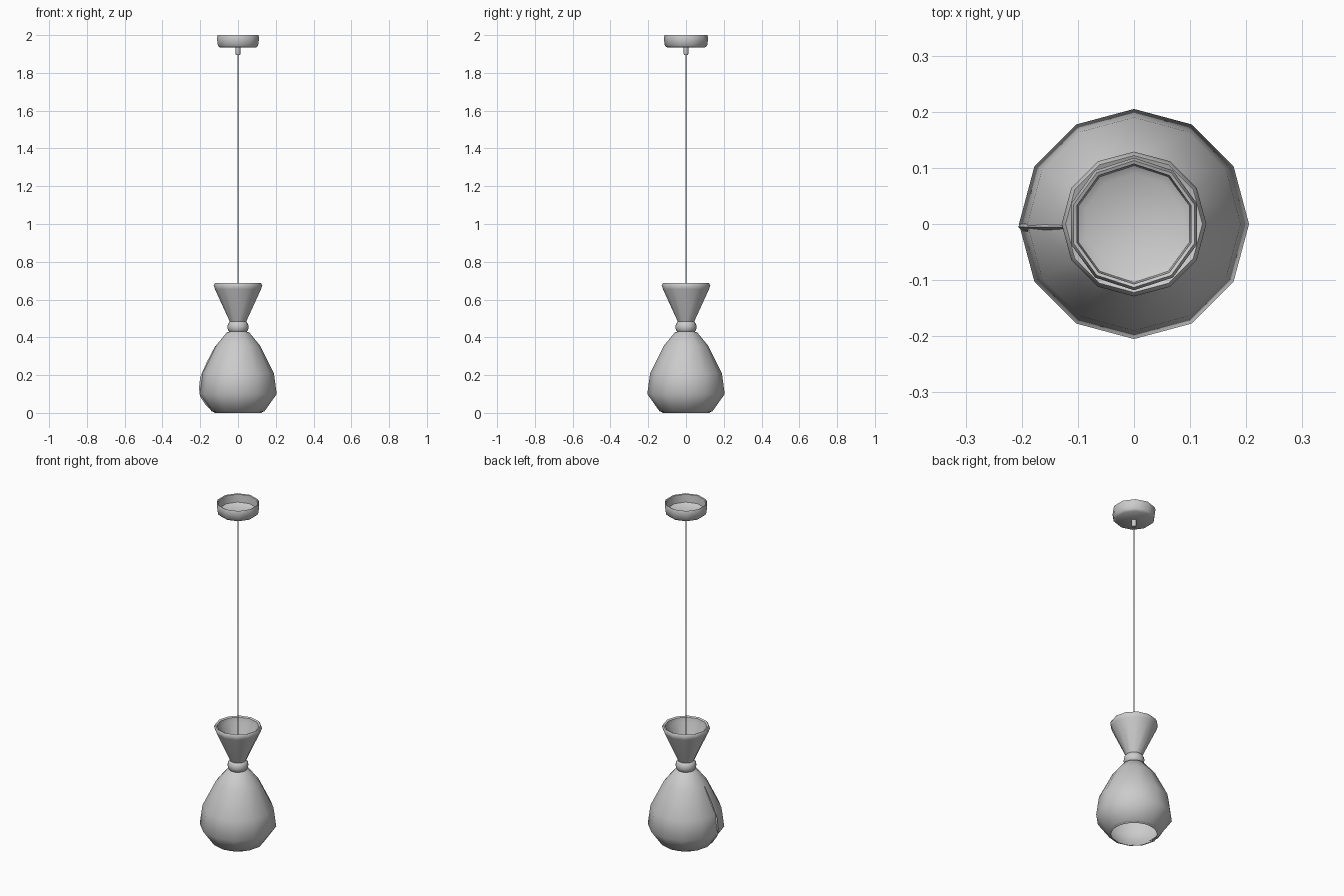
import bpy, bmesh
from math import sin, cos, pi, radians

cube = bpy.data.objects.get("Cube")
if cube:
    bpy.data.objects.remove(cube, do_unlink=True)

grey = bpy.data.materials.new("light grey")
grey.use_nodes = True
grey.diffuse_color = (0.6, 0.6, 0.6, 1)
grey.node_tree.nodes["Principled BSDF"].inputs["Base Color"].default_value = (0.6, 0.6, 0.6, 1)


def finish(name, bm, angle=50):
    """Turn a bmesh into a smooth-shaded grey object."""
    mesh = bpy.data.meshes.new(name)
    bm.to_mesh(mesh)
    bm.free()
    mesh.materials.append(grey)
    obj = bpy.data.objects.new(name, mesh)
    bpy.context.collection.objects.link(obj)
    bpy.ops.object.select_all(action="DESELECT")
    obj.select_set(True)
    bpy.context.view_layer.objects.active = obj
    bpy.ops.object.shade_smooth_by_angle(angle=radians(angle))
    return obj


def lathe(name, profile, sides, turn=0.0, closed=False, angle=50):
    """Revolve (radius, z) points; zero-radius points become poles."""
    bm = bmesh.new()
    rings = []
    for r, z in profile:
        if r == 0:
            rings.append([bm.verts.new((0, 0, z))] * sides)
        else:
            rings.append([bm.verts.new((r * cos(turn + 2 * pi * i / sides),
                                        r * sin(turn + 2 * pi * i / sides), z))
                          for i in range(sides)])
    pairs = list(zip(rings, rings[1:]))
    if closed:
        pairs.append((rings[-1], rings[0]))
    for a, b in pairs:
        for i in range(sides):
            j = (i + 1) % sides
            corners = list(dict.fromkeys((a[i], a[j], b[j], b[i])))
            if len(corners) > 2:
                bm.faces.new(corners)
    bmesh.ops.recalc_face_normals(bm, faces=bm.faces)
    return finish(name, bm, angle)


# Faceted bell with an open bottom
lathe("shade_outer", [(0.127, 0.004), (0.14, 0.008), (0.205, 0.1), (0.19, 0.21),
                      (0.118, 0.355), (0.06, 0.425), (0.035, 0.435)], 12)

# Rounder inner skin of the bell
lathe("shade_liner", [(0, 0.415), (0.045, 0.41), (0.105, 0.345), (0.172, 0.215),
                      (0.186, 0.11), (0.16, 0.05), (0.122, 0), (0.128, 0.004)], 36)

# Raised seam down the right side of the bell
bm = bmesh.new()
rows = []
for r, z in [(0.135, 0.01), (0.17, 0.04), (0.2, 0.085), (0.207, 0.13),
             (0.2, 0.19), (0.165, 0.27), (0.12, 0.355)]:
    rows.append([bm.verts.new((-r + dx, -0.005 + dy, z))
                 for dx, dy in ((0.018, -0.014), (0, 0), (0.018, 0.014))])
for a, b in zip(rows, rows[1:]):
    for i in range(2):
        bm.faces.new((a[i], b[i], b[i + 1], a[i + 1]))
bmesh.ops.recalc_face_normals(bm, faces=bm.faces)
finish("shade_seam", bm)

# Round bead at the waist
bead = [(0.035 + 0.021 * sin(pi * k / 6), 0.455 - 0.031 * cos(pi * k / 6)) for k in range(7)]
lathe("neck_bead", [(0, 0.424)] + bead + [(0, 0.486)], 16)

# Flared open cup above the bead
lathe("upper_cone", [(0, 0.48), (0.042, 0.48), (0.122, 0.655), (0.129, 0.675), (0.122, 0.687),
                     (0.112, 0.682), (0.108, 0.655), (0.034, 0.492), (0, 0.49)], 12)

# Thin tapering cord
lathe("cord", [(0, 0.485), (0.004, 0.485), (0.003, 1.2), (0.0018, 1.9), (0, 1.9)], 8)

# Ceiling canopy, open at the top, with its cord grip
lathe("canopy", [(0, 1.934), (0.1, 1.934), (0.112, 1.945), (0.118, 1.985), (0.113, 2.0),
                 (0.107, 1.997), (0.104, 1.952), (0.09, 1.943), (0, 1.943)], 10, turn=pi / 2)
lathe("cord_grip", [(0, 1.895), (0.011, 1.895), (0.013, 1.9), (0.013, 1.936), (0, 1.936)], 10)
